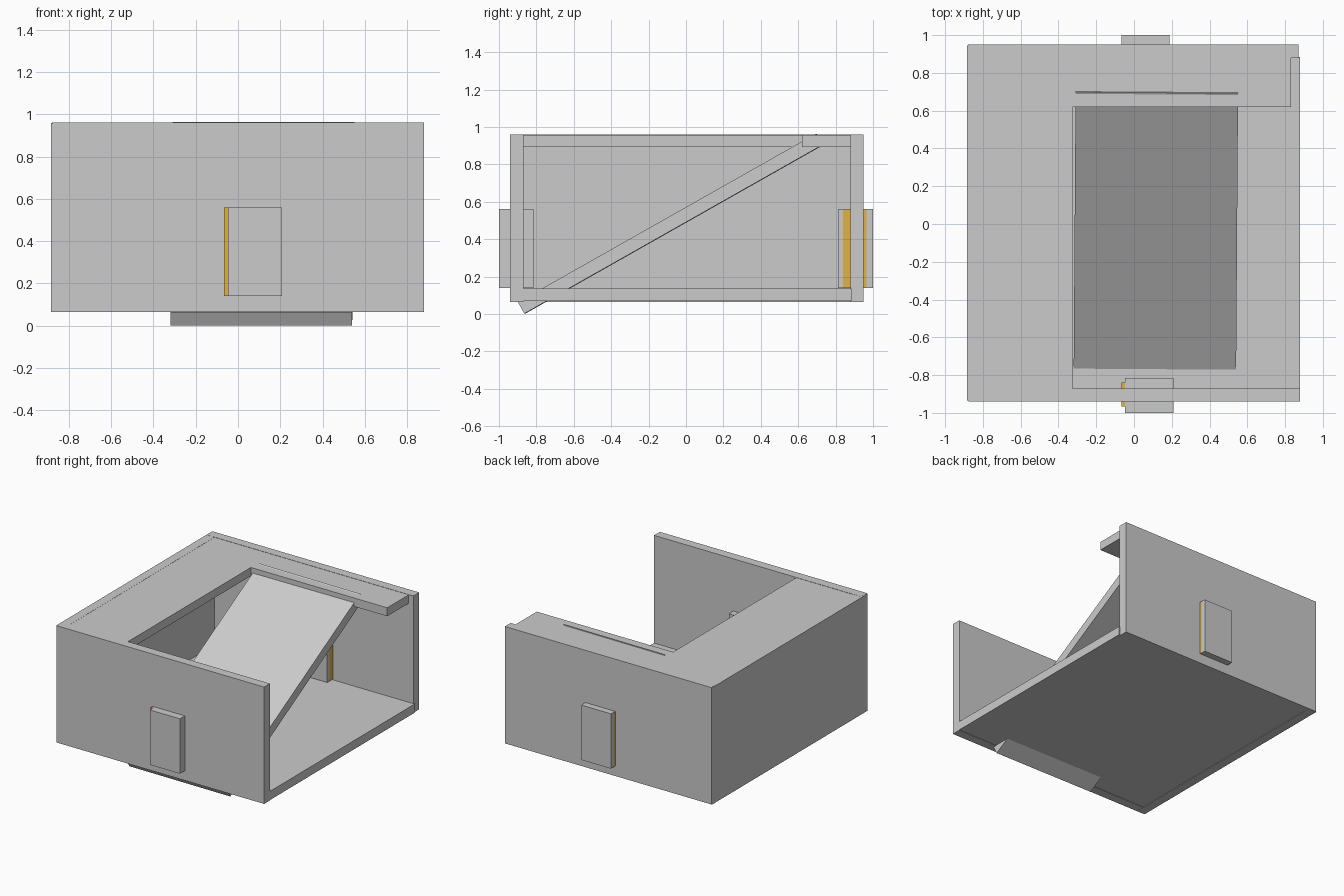
import bpy, bmesh
from math import cos, sin, radians
from mathutils import Matrix

if "Cube" in bpy.data.objects:
    bpy.data.objects.remove(bpy.data.objects["Cube"])


def prism(name, outline, to3d, shift, mat=None):
    """Extrude a 2D outline, placed by to3d, along the shift vector."""
    bm = bmesh.new()
    face = bm.faces.new([bm.verts.new(to3d(*p)) for p in outline])
    ext = bmesh.ops.extrude_face_region(bm, geom=[face])
    moved = [v for v in ext["geom"] if isinstance(v, bmesh.types.BMVert)]
    bmesh.ops.translate(bm, verts=moved, vec=shift)
    bmesh.ops.recalc_face_normals(bm, faces=bm.faces)
    mesh = bpy.data.meshes.new(name)
    bm.to_mesh(mesh)
    bm.free()
    obj = bpy.data.objects.new(name, mesh)
    bpy.context.collection.objects.link(obj)
    if mat:
        mesh.materials.append(mat)
    return obj


def box(name, x, y, z, mat=None):
    outline = [(x[0], y[0]), (x[1], y[0]), (x[1], y[1]), (x[0], y[1])]
    return prism(name, outline, lambda a, b: (a, b, z[0]), (0, 0, z[1] - z[0]), mat)


gold = bpy.data.materials.new("door_gold")
gold.diffuse_color = (0.75, 0.45, 0.06, 1)
gold.use_nodes = True
gold.node_tree.nodes["Principled BSDF"].inputs["Base Color"].default_value = gold.diffuse_color

# Room shell, open on the right side
box("floor", (-0.875, 0.88), (-0.875, 0.885), (0.068, 0.135))
box("front_wall", (-0.875, 0.88), (-0.94, -0.87), (0.065, 0.96))
box("back_wall", (-0.88, 0.87), (0.88, 0.95), (0.065, 0.96))
box("left_wall", (-0.884, -0.815), (-0.935, 0.945), (0.064, 0.959))

# L-shaped ceiling around the ramp opening
ceiling = [(-0.88, -0.875), (-0.325, -0.875), (-0.325, 0.62),
           (0.83, 0.62), (0.83, 0.885), (-0.88, 0.885)]
prism("ceiling", ceiling, lambda a, b: (a, b, 0.893), (0, 0, 0.065))

# Sloping ramp, turned very slightly about z, poking through floor and ceiling
ang, length, thick = radians(29.5), 1.828, 0.07
d, n = (cos(ang), sin(ang)), (sin(ang), -cos(ang))
start = (-0.895, 0.063)
profile = [(start[0] + d[0] * s + n[0] * t, start[1] + d[1] * s + n[1] * t)
           for s, t in ((0, 0), (length, 0), (length, thick), (0, thick))]
ramp = prism("ramp", profile, lambda y, z: (-0.314, y, z), (0.86, 0, 0))
ramp.data.transform(Matrix.Rotation(radians(-0.4), 4, 'Z'))

# Doors through the front and back walls, each with a coloured core panel
box("front_door", (-0.047, 0.208), (-1.0, -0.815), (0.14, 0.56))
box("front_door_core", (-0.066, 0.187), (-0.965, -0.84), (0.141, 0.559), gold)
box("back_door", (-0.065, 0.187), (0.812, 1.0), (0.14, 0.56))
box("back_door_core", (-0.066, 0.188), (0.84, 0.965), (0.141, 0.559), gold)
